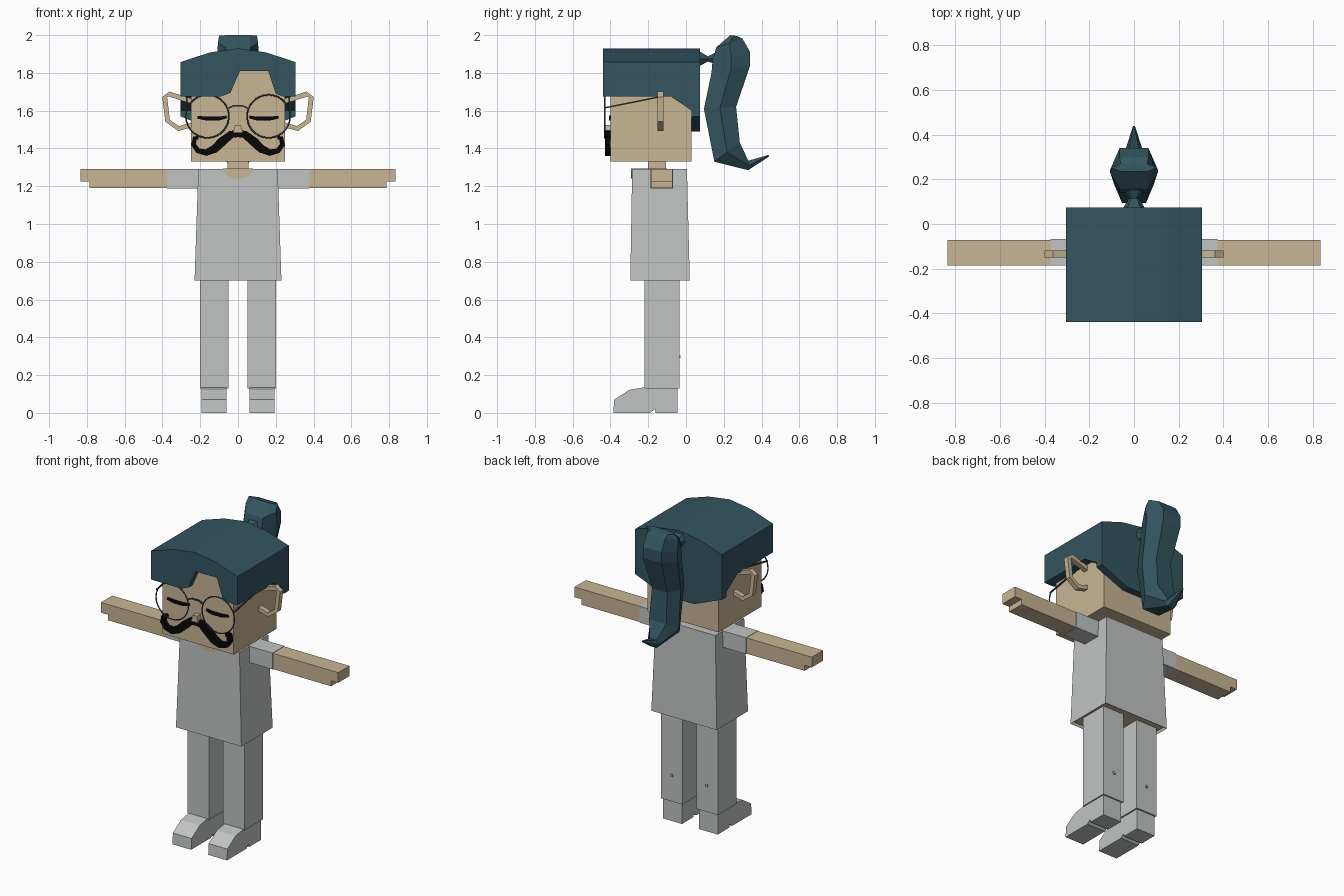
import bpy, bmesh, math
from mathutils import Vector

if "Cube" in bpy.data.objects:
    bpy.data.objects.remove(bpy.data.objects["Cube"], do_unlink=True)


def material(name, rgb):
    m = bpy.data.materials.new(name)
    m.use_nodes = True
    m.diffuse_color = (*rgb, 1)
    m.node_tree.nodes["Principled BSDF"].inputs["Base Color"].default_value = (*rgb, 1)
    return m


skin = material("skin", (0.58, 0.46, 0.30))
hair = material("dark teal hair", (0.034, 0.09, 0.117))
cloth = material("pale grey cloth", (0.53, 0.55, 0.545))
black = material("black", (0.002, 0.002, 0.002))
wire = material("spectacle metal", (0.05, 0.065, 0.075))


def finish(name, bm, mat, mirror=False):
    bmesh.ops.recalc_face_normals(bm, faces=bm.faces)
    me = bpy.data.meshes.new(name)
    bm.to_mesh(me)
    bm.free()
    me.materials.append(mat)
    ob = bpy.data.objects.new(name, me)
    bpy.context.collection.objects.link(ob)
    if mirror:
        ob.modifiers.new("mirror", "MIRROR").use_mirror_merge = False
    return ob


def loft(name, rings, mat, mirror=False):
    """Skin a list of equal-length point rings and cap both ends."""
    bm = bmesh.new()
    vs = [[bm.verts.new(p) for p in r] for r in rings]
    n = len(vs[0])
    for a, b in zip(vs, vs[1:]):
        for i in range(n):
            j = (i + 1) % n
            bm.faces.new((a[i], a[j], b[j], b[i]))
    bm.faces.new(vs[0])
    bm.faces.new(vs[-1])
    return finish(name, bm, mat, mirror)


def prism(name, pts, axis, a, b, mat, mirror=False):
    """Extrude an outline: (x, z) along y, or (y, z) along x."""
    def put(p, d):
        return (p[0], d, p[1]) if axis == "y" else (d, p[0], p[1])
    return loft(name, [[put(p, d) for p in pts] for d in (a, b)], mat, mirror)


def box(name, x, y, z, mat, mirror=False):
    pts = [(x[0], z[0]), (x[1], z[0]), (x[1], z[1]), (x[0], z[1])]
    return prism(name, pts, "y", y[0], y[1], mat, mirror)


def ribbon(path, widths):
    """Outline of a flat band that follows a path with varying half width."""
    pts = [Vector(p) for p in path]
    left, right = [], []
    for i, p in enumerate(pts):
        t = (pts[min(i + 1, len(pts) - 1)] - pts[max(i - 1, 0)]).normalized()
        side = Vector((-t.y, t.x)) * (widths[i] if isinstance(widths, list) else widths)
        left.append(p + side)
        right.append(p - side)
    return left + right[::-1]


def hex_rings(sections):
    """Six-sided rings from two (y, z) ends and a half width."""
    rings = []
    for ya, za, yb, zb, w in sections:
        ym, zm, n = (ya + yb) / 2, (za + zb) / 2, w * 0.6
        rings.append([(-n, ya, za), (n, ya, za), (w, ym, zm),
                      (n, yb, zb), (-n, yb, zb), (-w, ym, zm)])
    return rings


# Shirt: tapered block with a skin-coloured recess underneath
def shirt_ring(w, y0, y1, z):
    return [(-w, y0, z), (w, y0, z), (w, y1, z), (-w, y1, z)]


shirt = loft("shirt", [shirt_ring(0.23, -0.295, 0.02, 0.70),
                       shirt_ring(0.21, -0.285, 0.005, 1.29)], cloth)
shirt.data.materials.append(skin)
bm = bmesh.new()
bm.from_mesh(shirt.data)
under = [f for f in bm.faces if f.normal.z < -0.9]
bmesh.ops.inset_region(bm, faces=under, thickness=0.012, depth=-0.015)
for f in under:
    f.material_index = 1
bm.to_mesh(shirt.data)
bm.free()

# Neck and neckline
box("neck", (-0.055, 0.055), (-0.20, -0.105), (1.25, 1.36), skin)
arc = [(0.08 * math.cos(a), 1.293 - 0.053 * math.sin(a))
       for a in [math.pi * i / 10 for i in range(11)]]
prism("neckline", arc, "y", -0.291, -0.284, skin)
box("neckline_top", (-0.08, 0.08), (-0.288, -0.10), (1.287, 1.293), skin)

# Arms
box("sleeves", (0.2, 0.375), (-0.187, -0.068), (1.188, 1.292), cloth, True)
prism("arms", [(0.37, 1.19), (0.785, 1.19), (0.785, 1.225), (0.835, 1.225),
               (0.835, 1.29), (0.37, 1.29)], "y", -0.185, -0.072, skin, True)

# Legs and shoes
box("legs", (0.05, 0.20), (-0.22, -0.035), (0.13, 0.72), cloth, True)
box("leg_tags", (0.115, 0.13), (-0.04, -0.028), (0.29, 0.305), cloth, True)
prism("shoes", [(-0.385, 0), (-0.38, 0.07), (-0.30, 0.122), (-0.225, 0.135),
                (-0.045, 0.132), (-0.045, 0), (-0.16, 0), (-0.165, 0.02),
                (-0.19, 0)], "x", 0.06, 0.192, cloth, True)

# Head
box("head", (-0.25, 0.25), (-0.40, 0.03), (1.33, 1.82), skin)
ear = [(0.245, 1.65), (0.365, 1.688), (0.388, 1.672),
       (0.373, 1.547), (0.315, 1.505), (0.245, 1.525)]
prism("ears", ribbon(ear, 0.013), "y", -0.15, -0.118, skin, True)
loft("nose", [[(-0.015, y, 1.525), (0.015, y, 1.525), (0.024, y, 1.485),
               (-0.024, y, 1.485)] for y in (-0.435, -0.39)], skin)

# Hair: arched cap, parted fringe, sides and back
prism("hair_cap", [(-0.305, 1.81), (-0.305, 1.857), (-0.15, 1.908), (0, 1.93),
                   (0.15, 1.908), (0.305, 1.857), (0.305, 1.81)],
      "y", -0.44, 0.075, hair)
prism("fringe_right", [(-0.305, 1.81), (-0.305, 1.675), (-0.09, 1.675),
                       (-0.04, 1.695), (0.01, 1.81)], "y", -0.44, -0.395, hair)
prism("fringe_left", [(0.16, 1.81), (0.20, 1.69), (0.24, 1.675), (0.305, 1.675),
                      (0.305, 1.81)], "y", -0.44, -0.395, hair)
prism("hair_sides", [(-0.44, 1.81), (-0.44, 1.675), (-0.08, 1.675),
                     (0.075, 1.57), (0.075, 1.81)], "x", 0.248, 0.305, hair, True)
prism("hair_back", [(-0.305, 1.81), (-0.305, 1.57), (-0.11, 1.49), (0.11, 1.49),
                    (0.305, 1.57), (0.305, 1.81)], "y", 0.028, 0.075, hair)

# Ponytail
loft("hair_tie", hex_rings([(0.07, 1.835, 0.07, 1.915, 0.05),
                            (0.115, 1.86, 0.115, 1.888, 0.022),
                            (0.16, 1.845, 0.16, 1.91, 0.05)]), hair)
loft("ponytail", hex_rings([(0.235, 2.0, 0.27, 1.995, 0.10),
                            (0.16, 1.935, 0.30, 1.98, 0.107),
                            (0.14, 1.86, 0.34, 1.91, 0.108),
                            (0.135, 1.80, 0.34, 1.84, 0.108),
                            (0.095, 1.61, 0.265, 1.62, 0.09),
                            (0.15, 1.33, 0.285, 1.43, 0.10),
                            (0.33, 1.285, 0.33, 1.335, 0.04),
                            (0.44, 1.358, 0.437, 1.366, 0.004)]), hair)

# Closed eyes
prism("eyelids", ribbon([(0.06, 1.567), (0.10, 1.558), (0.17, 1.558), (0.215, 1.566)],
                        [0.007, 0.010, 0.010, 0.007]), "y", -0.408, -0.399, black, True)

# Spectacles
for side, x in (("left", 0.162), ("right", -0.162)):
    bpy.ops.mesh.primitive_torus_add(location=(x, -0.43, 1.57),
                                     rotation=(math.pi / 2, 0, 0),
                                     major_radius=0.114, minor_radius=0.004,
                                     major_segments=28, minor_segments=6)
    rim = bpy.context.object
    rim.name = side + "_rim"
    rim.data.materials.append(wire)
    bpy.ops.object.shade_smooth_by_angle()
prism("bridge", ribbon([(-0.055, 1.612), (-0.025, 1.625), (0.025, 1.625),
                        (0.055, 1.612)], 0.004), "y", -0.434, -0.426, wire)
prism("temples", ribbon([(-0.43, 1.615), (-0.13, 1.675)], 0.004),
      "x", 0.268, 0.276, wire, True)

# Moustache with curled ends
half = [(0, 1.478), (0.035, 1.475), (0.085, 1.435), (0.125, 1.397), (0.17, 1.378),
        (0.212, 1.388), (0.235, 1.42), (0.228, 1.455), (0.21, 1.457)]
prism("moustache", ribbon(half, [0.018, 0.02, 0.024, 0.022, 0.017, 0.014, 0.013,
                                 0.012, 0.01]), "y", -0.43, -0.398, black, True)
